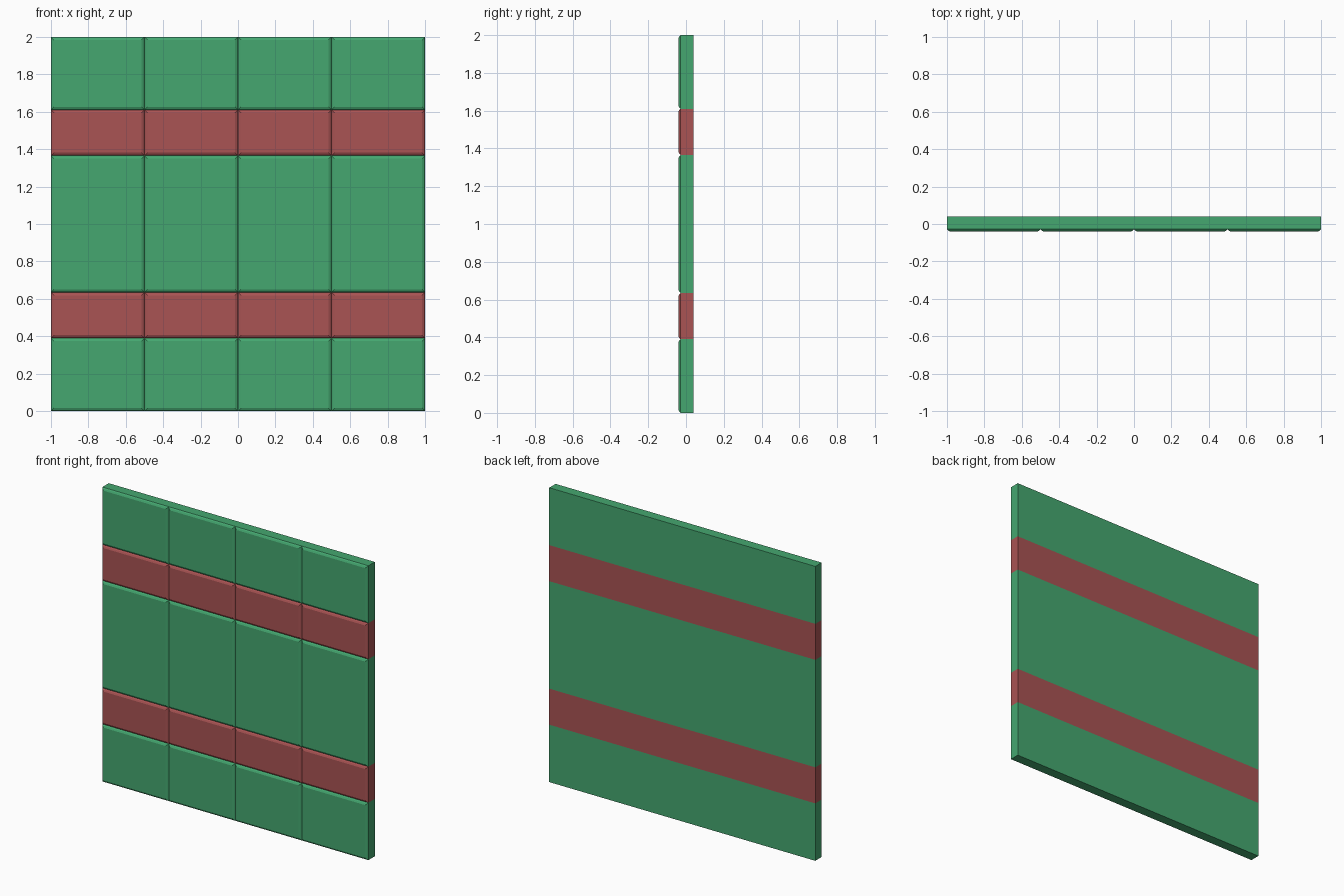
import bpy, bmesh
from mathutils import Vector

if "Cube" in bpy.data.objects:
    bpy.data.objects.remove(bpy.data.objects["Cube"])

# Softened tile edge: (inset, rise) per step
EDGE_STEPS = ((0.006, 0.007), (0.010, 0.005))
RISE = sum(d for _, d in EDGE_STEPS)
FRONT, BACK = -0.04, 0.04
COLUMN_CUTS = (-0.5, 0.0, 0.5)
ROW_CUTS = (0.39, 0.635, 1.365, 1.61)


def material(name, color):
    mat = bpy.data.materials.new(name)
    mat.diffuse_color = (*color, 1)
    mat.use_nodes = True
    mat.node_tree.nodes["Principled BSDF"].inputs["Base Color"].default_value = mat.diffuse_color
    return mat


def cut(bm, point, normal):
    bmesh.ops.bisect_plane(bm, geom=bm.verts[:] + bm.edges[:] + bm.faces[:],
                           plane_co=point, plane_no=normal)


# Flat slab, ending where the raised tiles begin
bm = bmesh.new()
bmesh.ops.create_cube(bm, size=1)
bmesh.ops.scale(bm, vec=(2, BACK - FRONT - RISE, 2), verts=bm.verts)
bmesh.ops.translate(bm, vec=(0, (FRONT + RISE + BACK) / 2, 1), verts=bm.verts)

# Divide into columns and rows
for x in COLUMN_CUTS:
    cut(bm, Vector((x, 0, 0)), Vector((1, 0, 0)))
for z in ROW_CUTS:
    cut(bm, Vector((0, 0, z)), Vector((0, 0, 1)))

# Red bands on the second and fourth rows
for f in bm.faces:
    z = f.calc_center_median().z
    row = sum(z > c for c in ROW_CUTS)
    f.material_index = row % 2

# Raise each front tile with softened edges
bm.normal_update()
tiles = [f for f in bm.faces if f.normal.y < -0.9]
for inset, rise in EDGE_STEPS:
    bmesh.ops.inset_individual(bm, faces=tiles, thickness=inset, depth=rise,
                               use_even_offset=True)
    bm.normal_update()

mesh = bpy.data.meshes.new("tiled_wall_panel")
bm.to_mesh(mesh)
bm.free()
mesh.materials.append(material("green_tile", (0.059, 0.39, 0.162)))
mesh.materials.append(material("red_tile", (0.398, 0.087, 0.087)))
panel = bpy.data.objects.new("tiled_wall_panel", mesh)
bpy.context.collection.objects.link(panel)
